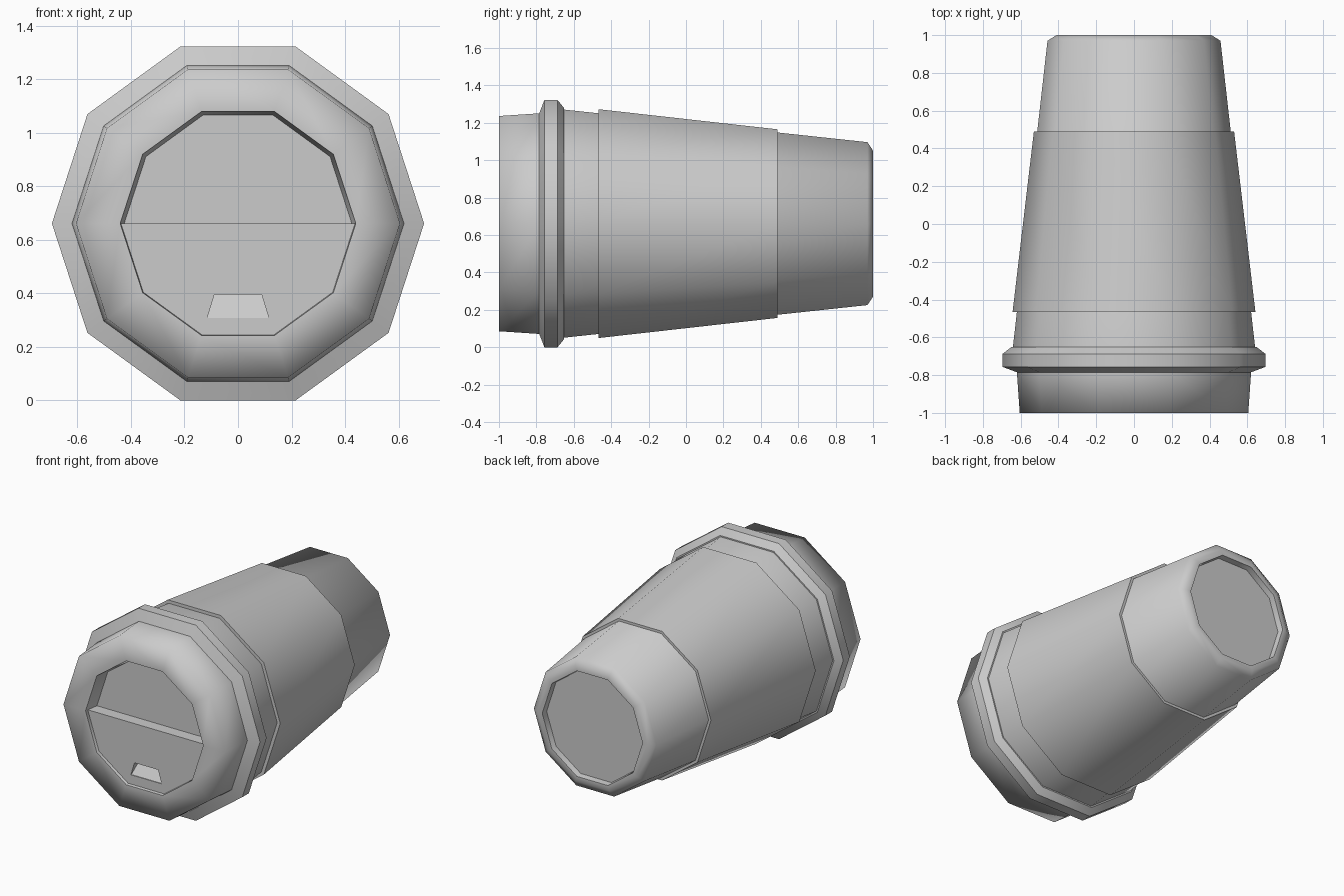
import bpy, bmesh, math

if "Cube" in bpy.data.objects:
    bpy.data.objects.remove(bpy.data.objects["Cube"])

SIDES = 10
CZ = 0.661


def finish(name, bm, sharp=None):
    bmesh.ops.recalc_face_normals(bm, faces=bm.faces[:])
    me = bpy.data.meshes.new(name)
    bm.to_mesh(me)
    bm.free()
    ob = bpy.data.objects.new(name, me)
    bpy.context.collection.objects.link(ob)
    return ob


def ring_points(y, r, count=SIDES, start=0.0):
    pts = []
    for k in range(count):
        a = start + math.tau * k / SIDES
        pts.append((r * math.cos(a), y, CZ + r * math.sin(a)))
    return pts


def revolve(name, profile, closed=False):
    """Ten-sided turning about the y axis; profile rows are (y, radius, sharp)."""
    bm = bmesh.new()
    rings = [[bm.verts.new(p) for p in ring_points(y, r)] for y, r, _ in profile]
    pairs = list(zip(rings, rings[1:]))
    if closed:
        pairs.append((rings[-1], rings[0]))
    for a, b in pairs:
        for k in range(SIDES):
            j = (k + 1) % SIDES
            bm.faces.new((a[k], a[j], b[j], b[k])).smooth = True
    if not closed:
        bm.faces.new(rings[0])
        bm.faces.new(rings[-1])
    for ring, (_, _, sharp) in zip(rings, profile):
        if sharp:
            for k in range(SIDES):
                bm.edges.get((ring[k], ring[(k + 1) % SIDES])).smooth = False
    return finish(name, bm)


def loft(name, front, back):
    """Solid between two matching outlines."""
    bm = bmesh.new()
    a = [bm.verts.new(p) for p in front]
    b = [bm.verts.new(p) for p in back]
    bm.faces.new(a)
    bm.faces.new(b)
    n = len(a)
    for k in range(n):
        j = (k + 1) % n
        bm.faces.new((a[k], a[j], b[j], b[k]))
    return finish(name, bm)


# Lid with rolled rim and recessed front
revolve("lid", [
    (-0.90, 0.425, True), (-1.0, 0.44, True), (-1.0, 0.605, False),
    (-0.785, 0.62, True), (-0.757, 0.695, True), (-0.687, 0.695, True),
    (-0.652, 0.65, True), (-0.652, 0.60, True)])

# Tapered cup with rounded foot and recessed base
revolve("cup", [
    (-0.66, 0.642, True), (0.97, 0.458, False), (1.0, 0.41, False),
    (1.0, 0.375, True), (0.96, 0.37, True)])

# Sleeve around the cup
revolve("sleeve", [
    (-0.467, 0.643, True), (0.49, 0.53, True),
    (0.49, 0.505, True), (-0.467, 0.615, True)], closed=True)

# Raised lower half of the lid front
half = SIDES // 2 + 1
panel = loft("sip_panel",
             ring_points(-0.98, 0.437, half, math.pi),
             ring_points(-0.89, 0.425, half, math.pi))

# Sip opening: a ramp that deepens towards its top edge
outline = [(-0.115, 0.308), (0.115, 0.308), (0.088, 0.396), (-0.088, 0.396)]
depths = [-0.975, -0.975, -0.92, -0.92]
cutter = loft("sip_cutter",
              [(x, -1.05, z) for x, z in outline],
              [(x, d, z) for (x, z), d in zip(outline, depths)])
cutter.hide_render = True
cutter.hide_viewport = True
cut = panel.modifiers.new("sip_opening", 'BOOLEAN')
cut.operation = 'DIFFERENCE'
cut.solver = 'EXACT'
cut.object = cutter
